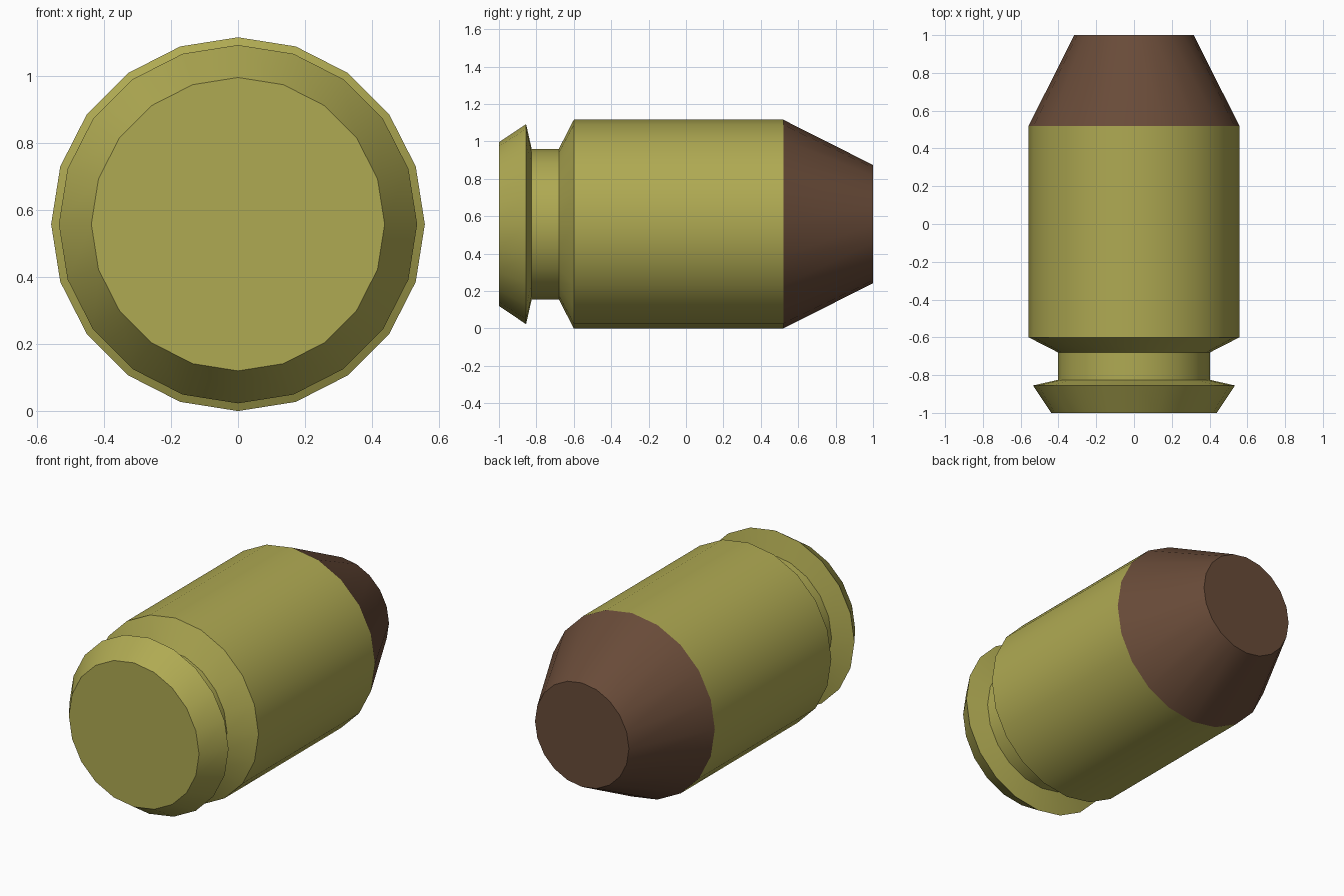
import bpy, bmesh, math

if "Cube" in bpy.data.objects:
    bpy.data.objects.remove(bpy.data.objects["Cube"])

SIDES = 20
RADIUS = 0.558  # body radius, also the height of the axis


def material(name, color):
    mat = bpy.data.materials.new(name)
    mat.diffuse_color = (*color, 1)
    mat.use_nodes = True
    mat.node_tree.nodes["Principled BSDF"].inputs["Base Color"].default_value = mat.diffuse_color
    return mat


def turned(name, profile, mat, cap_front=False, cap_back=False):
    """Lathe a (y, radius) profile around the horizontal y axis."""
    bm = bmesh.new()
    rings = []
    for y, r in profile:
        angles = [2 * math.pi * i / SIDES for i in range(SIDES)]
        rings.append([bm.verts.new((r * math.cos(a), y, RADIUS + r * math.sin(a)))
                      for a in angles])
    for a, b in zip(rings, rings[1:]):
        for i in range(SIDES):
            j = (i + 1) % SIDES
            bm.faces.new((a[i], b[i], b[j], a[j]))
    if cap_front:
        bm.faces.new(rings[0])
    if cap_back:
        bm.faces.new(rings[-1][::-1])
    for f in bm.faces:
        f.smooth = True
    mesh = bpy.data.meshes.new(name)
    bm.to_mesh(mesh)
    bm.free()
    mesh.set_sharp_from_angle(angle=math.radians(30))
    mesh.materials.append(mat)
    obj = bpy.data.objects.new(name, mesh)
    bpy.context.collection.objects.link(obj)
    return obj


brass = material("brass", (0.43, 0.40, 0.085))
copper = material("copper", (0.14, 0.07, 0.04))

# Casing: bevelled rim, extractor groove, straight body
turned("casing", [(-1, 0.438), (-0.855, 0.535), (-0.825, 0.402),
                  (-0.68, 0.402), (-0.6, RADIUS), (0.52, RADIUS)],
       brass, cap_front=True)

# Flat-nosed tip
turned("tip", [(0.52, RADIUS), (1, 0.316)], copper, cap_back=True)
